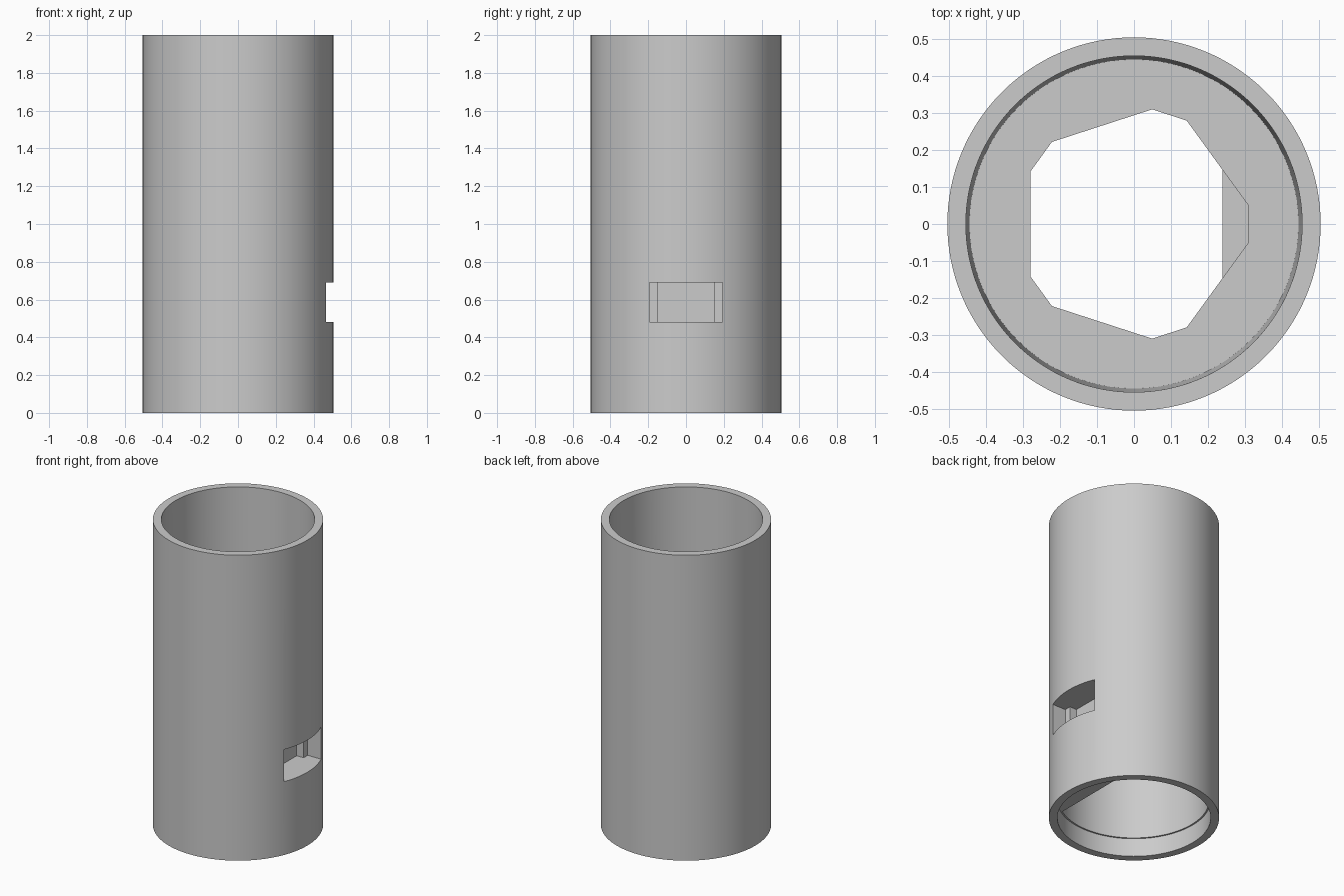
import bpy
import bmesh
import math

default = bpy.data.objects.get("Cube")
if default:
    bpy.data.objects.remove(default, do_unlink=True)

SIDES = 128
OUTER, BORE, MOUTH = 0.505, 0.445, 0.455
FLAT_X = 0.24

grey = bpy.data.materials.new("plain grey")
grey.use_nodes = True
colour = (0.6, 0.6, 0.6, 1)
grey.diffuse_color = colour
grey.node_tree.nodes["Principled BSDF"].inputs["Base Color"].default_value = colour


def circle(radius, start=0.0, end=2 * math.pi, closed=True):
    steps = SIDES if closed else SIDES - 1
    angles = [start + (end - start) * i / steps for i in range(SIDES)]
    return [(radius * math.cos(a), radius * math.sin(a)) for a in angles]


def rectangle(x0, x1, half_width):
    return [(x0, -half_width), (x1, -half_width), (x1, half_width), (x0, half_width)]


def prism(name, outline, z0, z1, top_scale=1.0):
    """Extrude an outline upward, optionally flaring its top."""
    bm = bmesh.new()
    low = [bm.verts.new((x, y, z0)) for x, y in outline]
    high = [bm.verts.new((x * top_scale, y * top_scale, z1)) for x, y in outline]
    bm.faces.new(low[::-1])
    bm.faces.new(high)
    for i in range(len(low)):
        j = (i + 1) % len(low)
        bm.faces.new((low[i], low[j], high[j], high[i]))
    mesh = bpy.data.meshes.new(name)
    bm.to_mesh(mesh)
    bm.free()
    mesh.materials.append(grey)
    obj = bpy.data.objects.new(name, mesh)
    bpy.context.collection.objects.link(obj)
    return obj


# Outer sleeve
sleeve = prism("sleeve", circle(OUTER), 0, 2)

# Five-sided drive hole with clipped corners
clip = math.radians(9)
drive = []
for k in range(5):
    for offset in (-clip, clip):
        a = math.radians(72 * k) + offset
        drive.append((0.314 * math.cos(a), 0.314 * math.sin(a)))

# Lower bore with one flat side
flat_angle = math.acos(FLAT_X / BORE)
flat_bore = circle(BORE, flat_angle, 2 * math.pi - flat_angle, closed=False)

cutters = [
    prism("upper_bore", circle(BORE), 1.0, 2.0 + 0.01, MOUTH / BORE),
    prism("lower_mouth", circle(MOUTH), -0.1, 0.12),
    prism("lower_flat_bore", flat_bore, 0.05, 0.8),
    prism("drive_hole", drive, 0.7, 1.1),
    prism("side_window", rectangle(0.37, 0.7, 0.193), 0.48, 0.69),
    prism("window_recess", rectangle(0.32, 0.4, 0.15), 0.48, 0.69),
]

# Cut every cavity, then discard the cutters
bpy.context.view_layer.objects.active = sleeve
for cutter in cutters:
    cutter.hide_render = True
    cut = sleeve.modifiers.new(cutter.name, "BOOLEAN")
    cut.operation = "DIFFERENCE"
    cut.solver = "EXACT"
    cut.object = cutter
    bpy.ops.object.modifier_apply(modifier=cut.name)
    bpy.data.objects.remove(cutter, do_unlink=True)

# Smooth round walls, crisp rims
bpy.ops.object.select_all(action="DESELECT")
sleeve.select_set(True)
bpy.ops.object.shade_smooth_by_angle(angle=math.radians(25))
